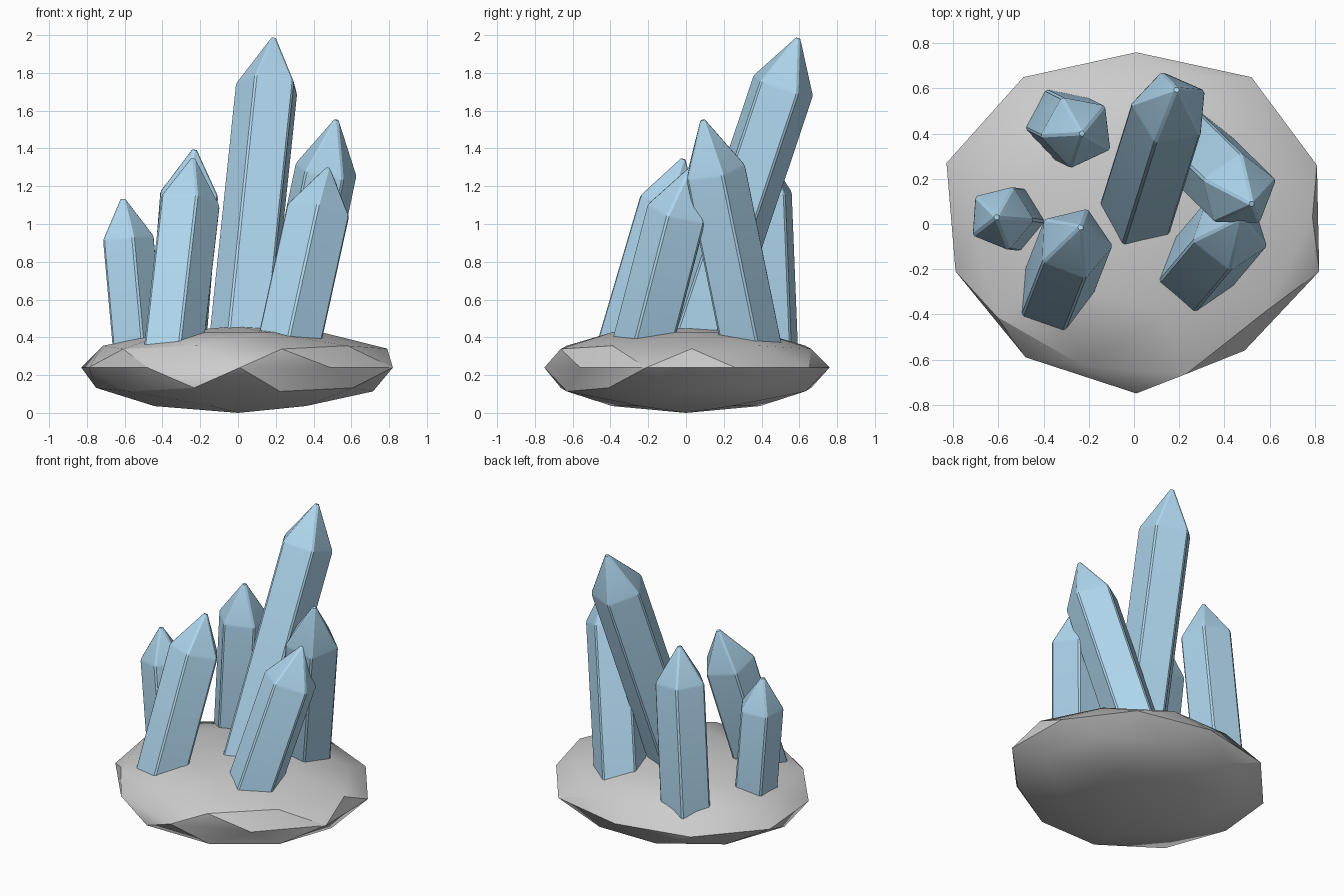
import bpy, bmesh, math
from mathutils import Vector

if "Cube" in bpy.data.objects:
    bpy.data.objects.remove(bpy.data.objects["Cube"])

ice = bpy.data.materials.new("ice_blue")
ice.diffuse_color = (0.43, 0.68, 0.86, 1)
ice.use_nodes = True
ice.node_tree.nodes["Principled BSDF"].inputs["Base Color"].default_value = ice.diffuse_color


def finish(bm, name, angle, mat=None):
    bmesh.ops.recalc_face_normals(bm, faces=bm.faces)
    me = bpy.data.meshes.new(name)
    bm.to_mesh(me)
    bm.free()
    ob = bpy.data.objects.new(name, me)
    bpy.context.collection.objects.link(ob)
    if mat:
        me.materials.append(mat)
    bpy.ops.object.select_all(action='DESELECT')
    ob.select_set(True)
    bpy.context.view_layer.objects.active = ob
    bpy.ops.object.shade_smooth_by_angle(angle=math.radians(angle))
    return ob


# Rock base: flattened icosphere with an uneven ten-sided rim
rim = [(.81, .26), (.52, .65), (.01, .76), (-.49, .65), (-.83, .27),
       (-.79, -.21), (-.48, -.59), (.01, -.75), (.49, -.56), (.82, -.21)]
bm = bmesh.new()
bmesh.ops.create_icosphere(bm, subdivisions=2, radius=1)
for v in bm.verts:
    x, y, z = v.co
    if abs(z) < 0.02:
        i = round((math.degrees(math.atan2(y, x)) % 360 - 18) / 36) % 10
        v.co = (*rim[i], 0.24)
    else:
        v.co = (x * 0.84, y * 0.78, 0.24 + z * (0.22 if z > 0 else 0.24))
        if x > 0.88 and z > 0.4:
            v.co = (0.79, 0.03, 0.34)
finish(bm, "rock_base", 30)


# Crystal: five-sided leaning prism with a pointed cap and thin chamfered edges
def crystal(name, tip, lean, cap, radius, phase):
    tip, d = Vector(tip), Vector((*lean, 1))
    q = Vector((0, 0, 1)).rotation_difference(d)
    bm = bmesh.new()

    def ring(center):
        out = []
        for k in range(5):
            a = math.radians(phase + 72 * k)
            p = Vector((radius * math.cos(a), radius * math.sin(a), 0))
            out.append(bm.verts.new(center + q @ p))
        return out

    low = ring(tip - d * (tip.z - 0.28))
    high = ring(tip - d * cap)
    top = bm.verts.new(tip + d * 0.008)
    bm.faces.new(low)
    for k in range(5):
        n = (k + 1) % 5
        bm.faces.new((low[k], low[n], high[n], high[k]))
        bm.faces.new((high[k], high[n], top))
    bmesh.ops.recalc_face_normals(bm, faces=bm.faces)
    bmesh.ops.bevel(bm, geom=list(bm.edges), offset=0.009, segments=1,
                    profile=0.5, affect='EDGES')
    finish(bm, name, 30, ice)


# name, tip, lean per unit height, cap height, radius, rotation
for c in [
    ("crystal_tall", (.19, .60, 2.0), (.105, .335), .27, .178, 30),
    ("crystal_right", (.525, .085, 1.57), (.21, -.205), .29, .175, 16),
    ("crystal_front_right", (.48, .03, 1.31), (.22, .26), .25, .178, 52),
    ("crystal_front_left", (-.235, -.01, 1.36), (.115, .295), .25, .172, 69),
    ("crystal_left", (-.61, .03, 1.15), (-.09, .01), .225, .148, -4),
    ("crystal_back_left", (-.23, .40, 1.41), (.08, -.04), .25, .167, 43),
]:
    crystal(*c)
